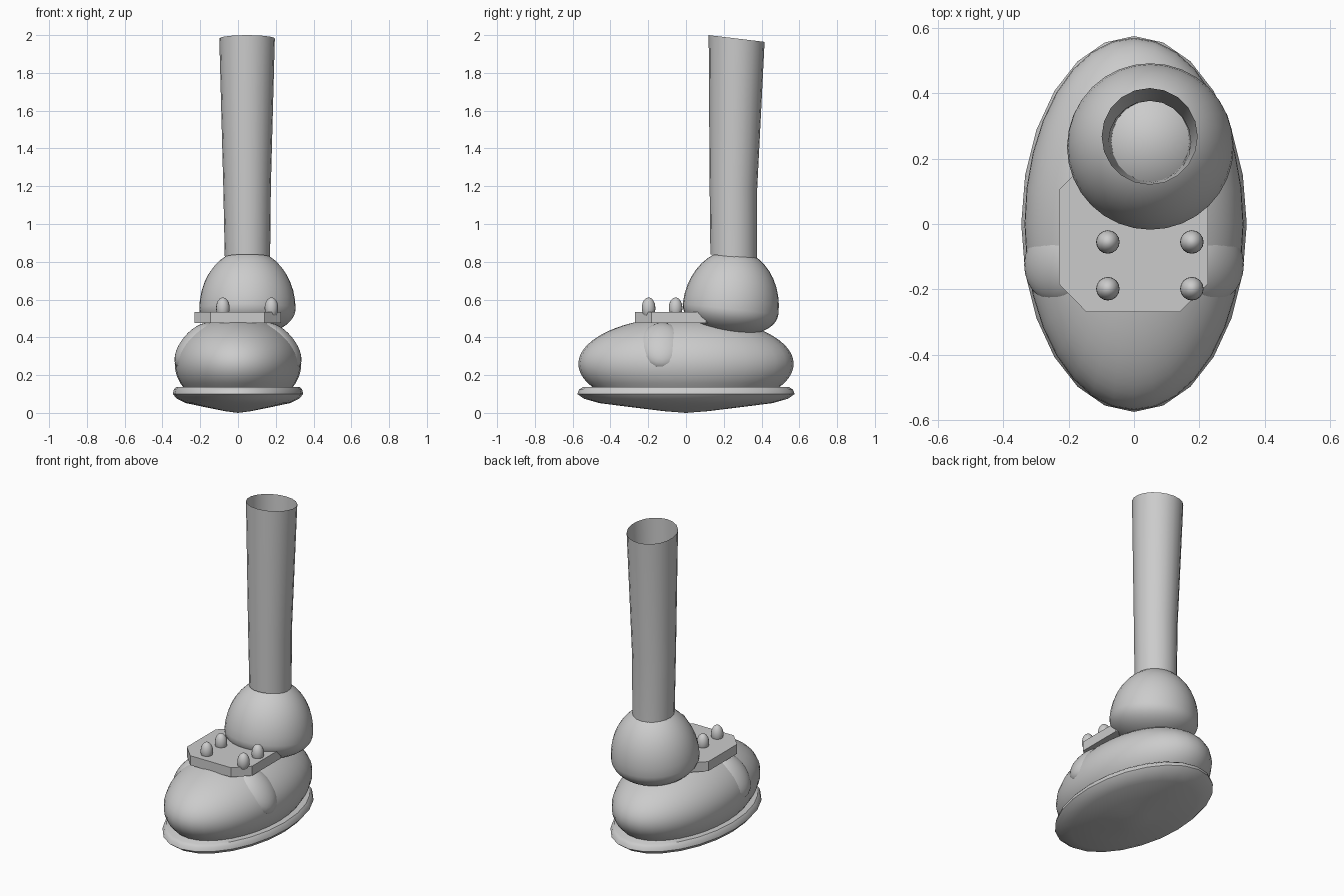
import bpy, bmesh, math
from mathutils import Matrix, Vector

if "Cube" in bpy.data.objects:
    bpy.data.objects.remove(bpy.data.objects["Cube"])

grey = bpy.data.materials.new("plain_grey")
grey.diffuse_color = (0.6, 0.6, 0.6, 1)
grey.use_nodes = True
grey.node_tree.nodes["Principled BSDF"].inputs["Base Color"].default_value = grey.diffuse_color


def finish(name, bm, smooth=True, angle=40):
    bmesh.ops.recalc_face_normals(bm, faces=bm.faces)
    me = bpy.data.meshes.new(name)
    bm.to_mesh(me)
    bm.free()
    me.materials.append(grey)
    ob = bpy.data.objects.new(name, me)
    bpy.context.collection.objects.link(ob)
    if smooth:
        bpy.ops.object.select_all(action='DESELECT')
        ob.select_set(True)
        bpy.context.view_layer.objects.active = ob
        bpy.ops.object.shade_smooth_by_angle(angle=math.radians(angle))
    return ob


def loft(name, rings, sides, angle=40):
    """Rings are (cx, cy, z, rx, ry, slope in y); a zero radius makes a pole."""
    bm = bmesh.new()
    prev = None
    for cx, cy, z, rx, ry, slope in rings:
        n = 1 if rx == 0 else sides
        ring = []
        for i in range(n):
            a = math.tau * i / sides
            dy = ry * math.cos(a)
            ring.append(bm.verts.new((cx + rx * math.sin(a), cy + dy, z + slope * dy)))
        if prev:
            for i in range(sides):
                j = (i + 1) % sides
                if len(prev) == 1:
                    bm.faces.new((prev[0], ring[j], ring[i]))
                elif n == 1:
                    bm.faces.new((prev[i], prev[j], ring[0]))
                else:
                    bm.faces.new((prev[i], prev[j], ring[j], ring[i]))
        prev = ring
    return finish(name, bm, angle=angle)


def ellipsoid(name, centre, radii, tilt=0.0, u=24, v=16):
    bm = bmesh.new()
    m = Matrix.Translation(centre) @ Matrix.Rotation(tilt, 4, 'Y') @ Matrix.Diagonal((*radii, 1))
    bmesh.ops.create_uvsphere(bm, u_segments=u, v_segments=v, radius=1, matrix=m)
    return finish(name, bm, angle=60)


# sole: shallow oval dish
sole = [(0, 0), (.2, .009), (.5, .03), (.8, .052), (.94, .075), (1, .1),
        (.985, .123), (.95, .137), (0, .137)]
loft("sole", [(0, 0, z, .345 * r, .575 * r, 0) for r, z in sole], 24)

# shoe body: oval dome cut off where it meets the sole
body = [(0, 0, .13, .335 * .855, .57 * .855, 0)]
for i in range(-4, 15):
    a = math.radians(6 * i)
    r = math.cos(a)
    body.append((0, 0, .26 + .25 * math.sin(a), .335 * r, .57 * r, 0))
body.append((0, 0, .51, 0, 0, 0))
loft("shoe_body", body, 32, 60)

# rounded side pads
for name, s in (("left_pad", -1), ("right_pad", 1)):
    ellipsoid(name, (s * .222, -.125, .352), (.15, .125, .08), s * math.radians(50))

# chamfered instep plate
outline = [(-.145, -.27), (.14, -.27), (.227, -.183), (.227, .105),
           (.14, .19), (-.145, .19), (-.23, .105), (-.23, -.183)]
bm = bmesh.new()
low, high = [[bm.verts.new((x, y, z)) for x, y in outline] for z in (.475, .535)]
bm.faces.new(low[::-1])
bm.faces.new(high)
for i in range(8):
    j = (i + 1) % 8
    bm.faces.new((low[i], low[j], high[j], high[i]))
finish("instep_plate", bm, smooth=False)

# four studs on the plate
for i, (x, y) in enumerate([(-.08, -.055), (.177, -.055), (-.08, -.198), (.177, -.198)]):
    ellipsoid("stud_%d" % (i + 1), (x, y, .555), (.036, .036, .056), u=16, v=12)

# ankle ball: taller above its middle than below, tilted backwards
bm = bmesh.new()
bmesh.ops.create_uvsphere(bm, u_segments=32, v_segments=20, radius=1)
for v in bm.verts:
    v.co = Vector((v.co.x * .255, v.co.y * .255, v.co.z * (.315 if v.co.z > 0 else .14)))
bmesh.ops.transform(bm, verts=bm.verts, matrix=Matrix.Translation((.05, .236, .55))
                    @ Matrix.Rotation(math.radians(-6.5), 4, 'X'))
finish("ankle_ball", bm, angle=60)

# leg: open thin tube flaring to a slanted top
leg = [(.05, .253, .825, .12, .124, -.115),
       (.048, .251, 1.2, .126, .126, -.115),
       (.048, .268, 1.982, .147, .148, -.12)]
loft("leg_tube", leg, 20)
